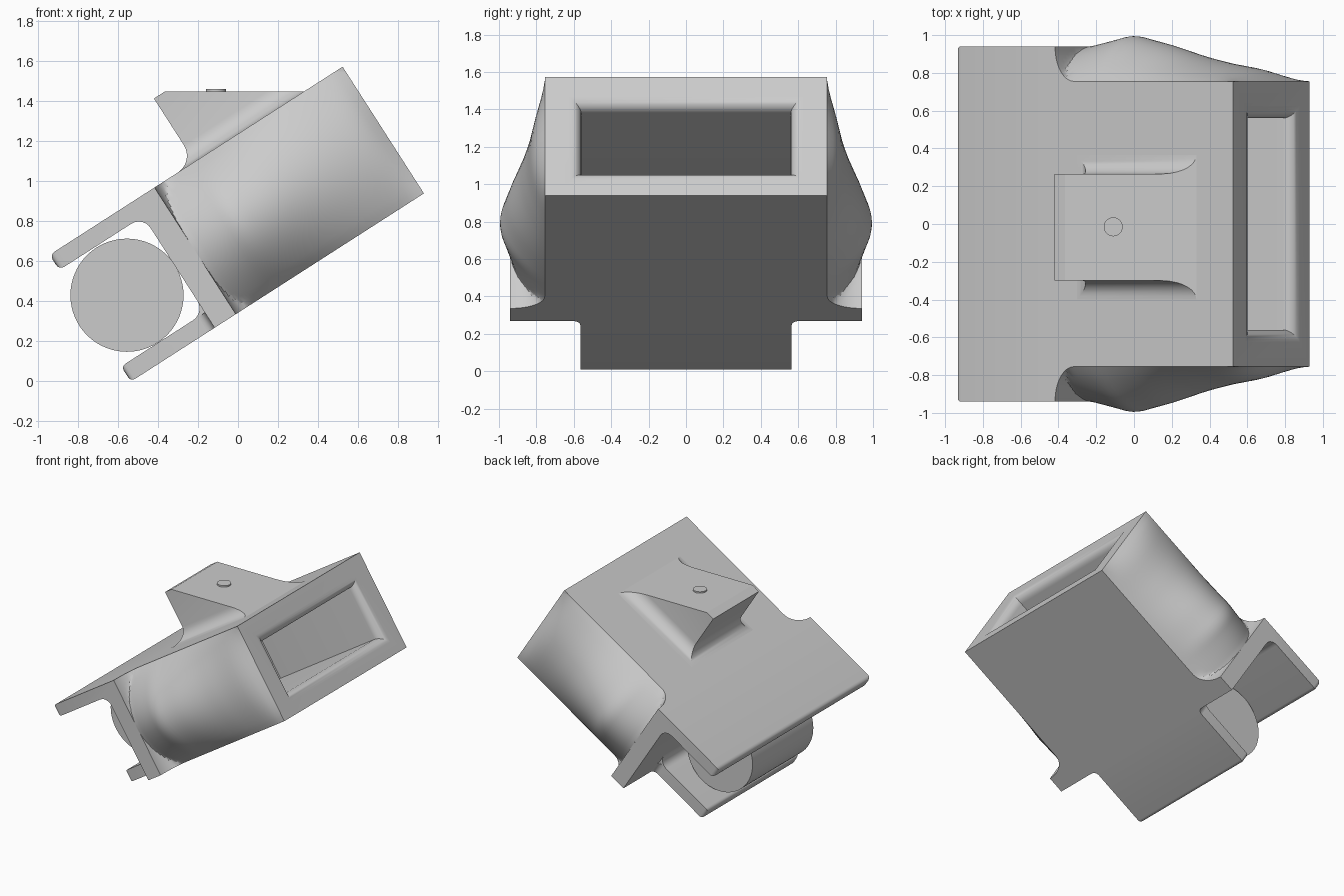
import bpy, bmesh, math
from mathutils import Vector

if "Cube" in bpy.data.objects:
    bpy.data.objects.remove(bpy.data.objects["Cube"], do_unlink=True)

grey = bpy.data.materials.new("light_grey")
grey.use_nodes = True
colour = (0.6, 0.6, 0.6, 1)
grey.diffuse_color = colour
grey.node_tree.nodes["Principled BSDF"].inputs["Base Color"].default_value = colour

# The housing is tilted: s runs back from the mouth, t runs up through its thickness
TILT = math.radians(32.7)
C, S = math.cos(TILT), math.sin(TILT)
THICK, HALF, WIDE = 0.753, 0.755, 0.94
FLANGE, CHANNEL, END = 1.118, 1.244, 1.742
PLATE = 0.09


def place(s, y, t):
    return Vector((0.93 - C * s - S * t, y, 0.94 - S * s + C * t))


def finish(bm, name, outward=None):
    for v in bm.verts:
        v.co = place(*v.co)
    bmesh.ops.recalc_face_normals(bm, faces=bm.faces[:])
    bm.normal_update()
    if outward and sum(f.normal.y for f in bm.faces) * outward < 0:
        bmesh.ops.reverse_faces(bm, faces=bm.faces[:])
    mesh = bpy.data.meshes.new(name)
    bm.to_mesh(mesh)
    bm.free()
    obj = bpy.data.objects.new(name, mesh)
    bpy.context.collection.objects.link(obj)
    style(obj)


def style(obj):
    obj.data.materials.append(grey)
    bpy.ops.object.select_all(action='DESELECT')
    obj.select_set(True)
    bpy.context.view_layer.objects.active = obj
    bpy.ops.object.shade_smooth_by_angle(angle=math.radians(30))


def loft(name, rings, round_end=0):
    bm = bmesh.new()
    rows = [[bm.verts.new(p) for p in ring] for ring in rings]
    n = len(rows[0])
    for a, b in zip(rows, rows[1:]):
        for i in range(n):
            j = (i + 1) % n
            bm.faces.new((a[i], a[j], b[j], b[i]))
    bm.faces.new(rows[0])
    bm.faces.new(rows[-1])
    if round_end:
        bmesh.ops.recalc_face_normals(bm, faces=bm.faces[:])
        edges = [e for e in bm.edges if all(v.co.x > END - 0.001 for v in e.verts)]
        bmesh.ops.bevel(bm, geom=edges, offset=round_end, segments=4,
                        profile=0.5, affect='EDGES')
    finish(bm, name)


def prism(name, outline, half, round_end=0):
    loft(name, [[(s, y, t) for s, t in outline] for y in (-half, half)], round_end)


def arc(cx, cy, r, start, stop, steps=7):
    angles = [math.radians(start + (stop - start) * i / steps) for i in range(steps + 1)]
    return [(cx + r * math.cos(a), cy + r * math.sin(a)) for a in angles]


def flare(d, r):
    # concave quarter-round: how far it spreads at distance d from the surface
    return r - math.sqrt(r * r - (r - d) ** 2) if d < r else 0


# Hollow body with a rounded mouth
def body_ring(s, half, low, high):
    return [(s, -half, low), (s, half, low), (s, half, high), (s, -half, high)]


R = 0.065
rings = [body_ring(FLANGE + 0.02, HALF, 0, THICK), body_ring(0, HALF, 0, THICK)]
for s, inset in arc(R, 0, R, 180, 90):
    rings.append(body_ring(s, 0.625 - inset, 0.095 + inset, 0.63 - inset))
rings.append(body_ring(1.03, 0.56, 0.16, 0.565))
loft("hollow_body", rings)

# Wide top plate and flange, and the narrower bottom plate
r = 0.07
prism("flange_and_top_plate",
      [(FLANGE, 0), (FLANGE, THICK), (END, THICK), (END, THICK - PLATE)]
      + arc(CHANNEL + r, THICK - PLATE - r, r, 90, 180) + [(CHANNEL, 0)], WIDE, 0.03)
prism("bottom_plate",
      [(CHANNEL - 0.03, 0), (END, 0), (END, PLATE)]
      + arc(CHANNEL + r, PLATE + r, r, 270, 180)
      + [(CHANNEL - 0.03, PLATE + r)], 0.565, 0.025)

for side, label in ((1, "back"), (-1, "front")):
    # Small fillet where the bottom plate meets the flange
    corner = arc(CHANNEL + 0.04, 0.605, 0.04, 180, 270) + [(CHANNEL, 0.565)]
    loft(label + "_plate_fillet",
         [[(s, side * y, t) for s, y in corner] for t in (0, PLATE)])

# Swollen side panels, blended into the flange
SWELL = [(0, 0), (0.05, 0.04), (0.12, 0.07), (0.3, 0.1), (0.45, 0.135), (0.65, 0.195),
         (0.78, 0.225), (0.86, 0.245), (0.94, 0.225), (FLANGE, 0.185)]


def swell(s):
    for (a, ha), (b, hb) in zip(SWELL, SWELL[1:]):
        if s <= b:
            return ha + (hb - ha) * (s - a) / (b - a)
    return SWELL[-1][1]


def bulge(s, t):
    smooth = sum(swell(max(0, s + d)) for d in (-0.03, 0, 0.03)) / 3 if s > 0.04 else swell(s)
    h = smooth * max(0, math.sin(math.pi * t / THICK)) ** 0.9
    blend = flare(max(0, FLANGE - s), 0.12) * 1.5
    return max(h, blend)


for side, label in ((1, "back"), (-1, "front")):
    bm = bmesh.new()
    cols, rows = 44, 24
    grid = []
    for i in range(cols + 1):
        s = FLANGE * math.sin(math.pi / 2 * i / cols)
        grid.append([bm.verts.new((s, side * (HALF + bulge(s, THICK * j / rows)),
                                   THICK * j / rows)) for j in range(rows + 1)])
    for a, b in zip(grid, grid[1:]):
        for j in range(rows):
            bm.faces.new((a[j], b[j], b[j + 1], a[j + 1]))
    # close the top and bottom edges down to the body
    for j in (0, rows):
        base = [bm.verts.new((g[j].co.x, side * (HALF - 0.01), g[j].co.z)) for g in grid]
        for i in range(cols):
            bm.faces.new((grid[i][j], grid[i + 1][j], base[i + 1], base[i]))
    finish(bm, label + "_side_bulge", side)

# Wedge block on top: level top face, flared foot
rings = []
for h in [0.1 * (i / 8) ** 2 for i in range(9)] + [0.376]:
    t = THICK + h
    f = flare(h, 0.1)
    front = (0.94 + C * t - 1.45) / S
    rings.append([(front, -0.3 - f, t), (front, 0.265 + f, t),
                  (0.88 + f, 0.265 + f, t), (0.88 + f, -0.3 - f, t)])
loft("top_wedge_block", rings)


def cylinder(name, radius, depth, location, rotation=(0, 0, 0)):
    bpy.ops.mesh.primitive_cylinder_add(vertices=64, radius=radius, depth=depth,
                                        location=location, rotation=rotation)
    obj = bpy.context.object
    obj.name = name
    style(obj)


# Roller held in the channel, and the small button on the block
cylinder("roller", 0.283, 0.75, place(1.525, 0, 0.374), (math.pi / 2, 0, 0))
cylinder("top_button", 0.05, 0.04, (-0.11, -0.015, 1.441))
